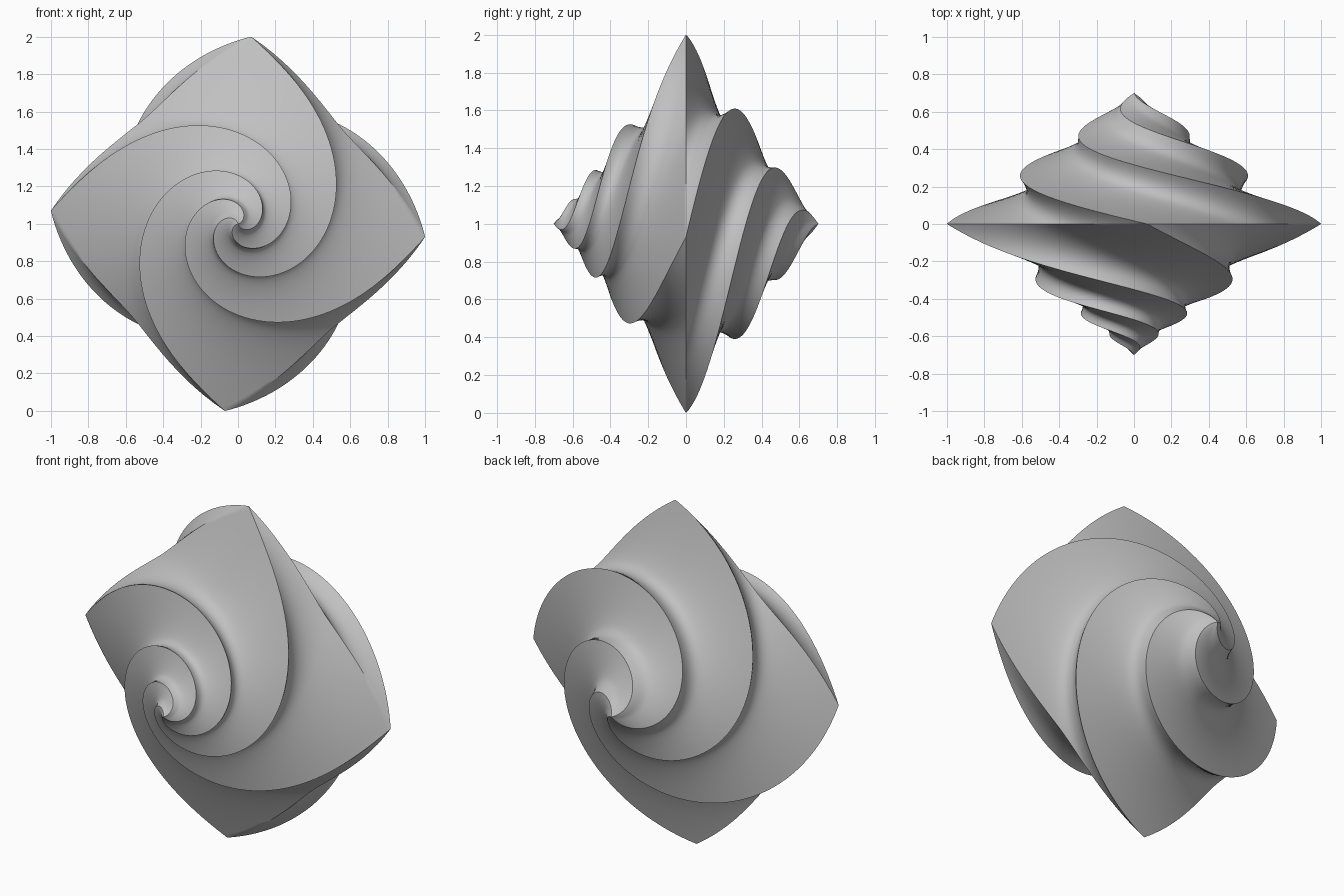
import bpy, bmesh, math

if "Cube" in bpy.data.objects:
    bpy.data.objects.remove(bpy.data.objects["Cube"])

HALF_DEPTH = 0.70    # tip distance along y
LOBES = 4
VALLEY = 0.75        # valley radius relative to crest radius
STEPS, SIDES = 90, 96

grey = bpy.data.materials.new("plain_grey")
grey.diffuse_color = (0.53, 0.53, 0.53, 1)
grey.use_nodes = True
grey.node_tree.nodes["Principled BSDF"].inputs["Base Color"].default_value = grey.diffuse_color


def twist(s):
    """Crest angle in degrees for s from -1 (front tip) to 1 (back tip)."""
    t = abs(s)
    if s < 0:
        return 86 - (78 * t + 110 * t * t + 155 * t ** 3)
    return 86 + (165 * t + 95 * t * t)


def crest_radius(s):
    """Nearly straight taper, slightly fuller at the back."""
    t = abs(s)
    bulge = -0.05 if s < 0 else 0.07
    return 1.003 * (1 - t) * (1 + bulge * t)


def section_radius(k):
    """Star section with sharp crests and rounded valleys."""
    u = (k * LOBES / SIDES) % 1.0
    return VALLEY + (1 - VALLEY) * abs(1 - 2 * u) ** 1.8


# Twisted double cone: star sections shrinking to both tips
bm = bmesh.new()
rings = []
for i in range(1, 2 * STEPS):
    s = i / STEPS - 1
    size = crest_radius(s)
    turn = math.radians(twist(s))
    ring = []
    for k in range(SIDES):
        a = turn + 2 * math.pi * k / SIDES
        r = size * section_radius(k)
        ring.append(bm.verts.new((r * math.cos(a), s * HALF_DEPTH, 1 + r * math.sin(a))))
    rings.append(ring)

for lower, upper in zip(rings, rings[1:]):
    for k in range(SIDES):
        n = (k + 1) % SIDES
        bm.faces.new((lower[k], lower[n], upper[n], upper[k]))

# Pointed ends
for ring, y in ((rings[0], -HALF_DEPTH), (rings[-1], HALF_DEPTH)):
    tip = bm.verts.new((0, y, 1))
    for k in range(SIDES):
        bm.faces.new((ring[k], ring[(k + 1) % SIDES], tip))

bmesh.ops.recalc_face_normals(bm, faces=bm.faces)
mesh = bpy.data.meshes.new("spiral_shell")
bm.to_mesh(mesh)
bm.free()
mesh.materials.append(grey)
shell = bpy.data.objects.new("spiral_shell", mesh)
bpy.context.collection.objects.link(shell)
bpy.context.view_layer.objects.active = shell
shell.select_set(True)
bpy.ops.object.shade_smooth_by_angle(angle=math.radians(35))
